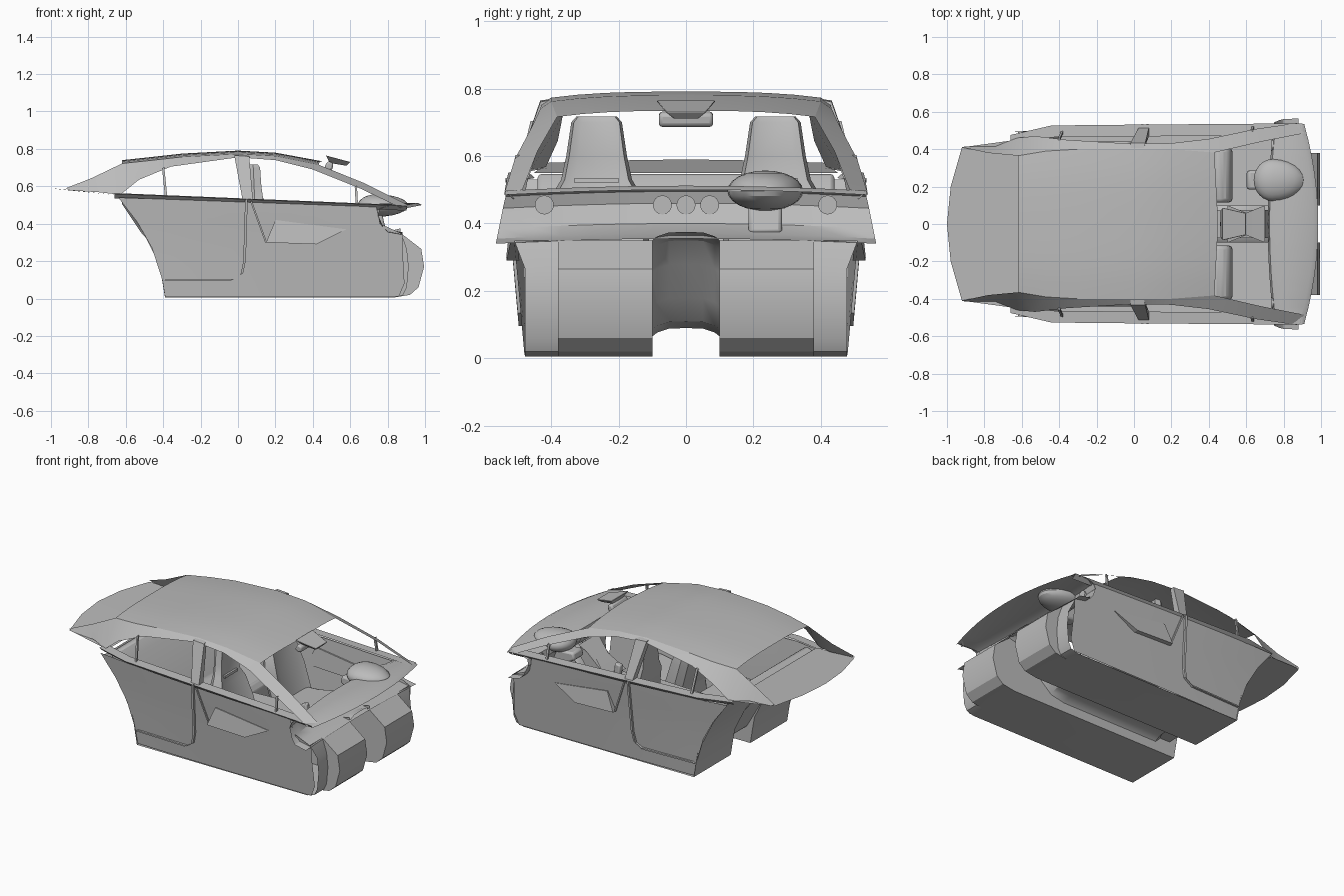
import bpy, bmesh, math
from mathutils import Matrix

if bpy.data.objects.get("Cube"):
    bpy.data.objects.remove(bpy.data.objects["Cube"])

grey = bpy.data.materials.new("trim grey")
grey.use_nodes = True
grey.diffuse_color = (0.5, 0.5, 0.5, 1)
grey.node_tree.nodes["Principled BSDF"].inputs["Base Color"].default_value = (0.5, 0.5, 0.5, 1)


def finish(name, bm, mirror=False, bevel=0):
    """Turn a bmesh into a shaded object with the usual modifiers."""
    bmesh.ops.remove_doubles(bm, verts=bm.verts, dist=0.0005)
    bmesh.ops.recalc_face_normals(bm, faces=bm.faces)
    me = bpy.data.meshes.new(name)
    bm.to_mesh(me)
    bm.free()
    ob = bpy.data.objects.new(name, me)
    bpy.context.collection.objects.link(ob)
    me.materials.append(grey)
    bpy.ops.object.select_all(action="DESELECT")
    ob.select_set(True)
    bpy.context.view_layer.objects.active = ob
    bpy.ops.object.shade_smooth_by_angle(angle=math.radians(28))
    if bevel:
        m = ob.modifiers.new("soft edges", "BEVEL")
        m.width, m.segments = bevel, 2
    if mirror:
        m = ob.modifiers.new("both sides", "MIRROR")
        m.use_axis = (False, True, False)
    return ob


def add_rows(bm, rows, cap=False, ring=False):
    """Skin rows of points; ring closes each row, cap fills the ends."""
    grid = [[bm.verts.new(p) for p in r] for r in rows]
    n = len(grid[0])
    for a, b in zip(grid, grid[1:]):
        for i in range(n if ring else n - 1):
            j = (i + 1) % n
            bm.faces.new((a[i], a[j], b[j], b[i]))
    if cap:
        bm.faces.new(grid[0])
        bm.faces.new(grid[-1])


def skin(name, rows, cap=False, ring=False, **kw):
    bm = bmesh.new()
    add_rows(bm, rows, cap, ring)
    return finish(name, bm, **kw)


def prism(name, profile, y0, y1, **kw):
    """Extrude an x-z profile along y."""
    return skin(name, [[(x, y, z) for x, z in profile] for y in (y0, y1)],
                cap=True, ring=True, **kw)


def rod(name, points, r, **kw):
    """Square strip that follows a path."""
    rows = [[(x + a, y + b, z + a * 0.6) for a, b in ((-r, -r), (r, -r), (r, r), (-r, r))]
            for x, y, z in points]
    return skin(name, rows, cap=True, ring=True, **kw)


def side_y(z):
    return 0.478 + 0.09 * z


def lerp(a, b, t):
    return a + (b - a) * t


# Door panels, wider towards the belt line: rows of (rear x, z, front x, z)
spans = [(-0.39, 0.01, 0.86, 0.01), (-0.405, 0.1, 0.89, 0.08), (-0.46, 0.27, 0.88, 0.26),
         (-0.505, 0.35, 0.88, 0.345), (-0.54, 0.41, 0.76, 0.4), (-0.64, 0.54, 0.74, 0.49)]
rows = []
for xa, za, xb, zb in spans:
    row = []
    for i in range(11):
        t = i / 10
        z = lerp(za, zb, t)
        row.append((lerp(xa, xb, t), side_y(z) - (0.012 + 0.04 * z) * (1 - t) ** 3, z))
    rows.append(row)
skin("door_panels", rows, mirror=True)

# Belt ledge on top of the doors, tucked in at the rear
ledge = [[(lerp(-0.66, 0.9, t), y - 0.05 * max(0, 1 - t * 7) - 0.012 * (1 - t), lerp(0.56, 0.495, t) + d)
          for t in (0, 0.07, 0.14, 0.4, 0.7, 1)]
         for y, d in ((0.51, -0.025), (0.538, 0), (0.475, 0.004))]
skin("belt_ledges", ledge, mirror=True)

# Rear door seam
seam = [(0.045, 0.53), (0.035, 0.2), (0.02, 0.13), (-0.03, 0.1), (-0.39, 0.1)]
rod("rear_door_seams", [(x, side_y(z) + 0.002 - 0.012 * (x < -0.3), z) for x, z in seam], 0.007, mirror=True)

# Armrest pocket bulging from the front door
pocket = [(0.15, 0.3), (0.42, 0.29), (0.58, 0.37), (0.2, 0.42)]
skin("door_pockets", [[(x, side_y(z) - 0.01, z) for x, z in pocket],
                      [(x, side_y(z) + (0.028 if z < 0.35 else 0.004), z) for x, z in pocket]],
     cap=True, ring=True, mirror=True)
rod("pocket_edges", [(0.07, 0.53, 0.52), (0.15, 0.51, 0.3)], 0.004, mirror=True)

# Footwell tubs with a deep inner toe box and a shallow outer one
back = [(-0.62, 0.53), (-0.52, 0.38), (-0.42, 0.18), (-0.39, 0.005), (0.83, 0.005)]
toe = back + [(0.92, 0.02), (0.965, 0.06), (0.995, 0.17), (0.98, 0.265), (0.87, 0.35)]
outer = back + [(0.88, 0.02), (0.9, 0.06), (0.91, 0.17), (0.9, 0.265), (0.87, 0.35)]
tunnel = [(0.87, 0.375), (0.76, 0.35), (0.69, 0.28), (0.63, 0.18), (0.55, 0.11), (0.45, 0.09),
          (-0.25, 0.09), (-0.36, 0.2), (-0.52, 0.38), (-0.62, 0.53)]
bm = bmesh.new()
add_rows(bm, [[(x, 0.1, z) for x, z in toe], [(x, 0.38, z) for x, z in toe]])
add_rows(bm, [[(x, 0.38, z) for x, z in outer],
              [(x, 0.477 if z < 0.3 else side_y(z) - 0.035 * (x < 0), z) for x, z in outer]])
step = toe[4:] + outer[5:-1][::-1]
bm.faces.new([bm.verts.new((x, 0.38, z)) for x, z in step])
wall = toe[1:] + tunnel[:-2]
bm.faces.new([bm.verts.new((x, 0.1, z)) for x, z in wall])
finish("footwell_tubs", bm, mirror=True)

# Arched tunnel between the tubs
skin("centre_tunnel", [[(x, y, z - 0.025 * (y / 0.1) ** 4) for y in (-0.1, -0.085, -0.05, 0, 0.05, 0.085, 0.1)]
                       for x, z in tunnel])

# Roof rail from tail to windscreen base: upper edge and window edge
rail = [((-0.92, 0.41, 0.59), (-0.9, 0.415, 0.578)), ((-0.78, 0.38, 0.645), (-0.74, 0.415, 0.568)),
        ((-0.62, 0.365, 0.722), (-0.63, 0.46, 0.555)), ((-0.47, 0.39, 0.738), (-0.53, 0.47, 0.635)),
        ((-0.3, 0.4, 0.757), (-0.36, 0.45, 0.705)), ((0, 0.4, 0.773), (0, 0.428, 0.755)),
        ((0.2, 0.4, 0.762), (0.2, 0.432, 0.74)), ((0.43, 0.382, 0.716), (0.4, 0.455, 0.69)),
        ((0.68, 0.44, 0.615), (0.65, 0.508, 0.59)), ((0.91, 0.485, 0.5), (0.87, 0.54, 0.485))]
skin("pillars_and_rails", rail, mirror=True)

# Roof skin, crowned between the two rails
rows = []
for (x, w, z), low in rail[2:8]:
    rows.append([(x + 0.02 * (1 - abs(t)) * (x > 0.4), w * t, z + 0.018 * (1 - abs(t) ** 3))
                 for t in [i / 5 for i in range(-5, 6)]])
skin("roof", rows)

# Pillars between the doors and thin window dividers
skin("door_pillars", [[(-0.02, 0.432, 0.765), (0.06, 0.432, 0.76), (0.05, 0.39, 0.77), (-0.02, 0.39, 0.77)],
                      [(0.025, 0.515, 0.525), (0.08, 0.515, 0.525), (0.08, 0.47, 0.525), (0.025, 0.47, 0.525)]],
     cap=True, ring=True, mirror=True)
rod("rear_window_dividers", [(-0.385, 0.49, 0.55), (-0.4, 0.455, 0.7)], 0.006, mirror=True)
rod("front_window_dividers", [(0.635, 0.515, 0.51), (0.63, 0.5, 0.6)], 0.006, mirror=True)

# Rear parcel shelf
half = [(-0.92, 0.41, 0.58), (-0.98, 0.2, 0.587), (-1.0, 0, 0.59)]
edge = half + [(x, -y, z) for x, y, z in half[1::-1]]
skin("parcel_shelf", [edge, [(-0.62, y * 1.1, 0.55) for x, y, z in edge]])

# Rear bench
prism("rear_bench", [(-0.36, 0.1), (-0.02, 0.1), (0.0, 0.2), (-0.03, 0.24), (-0.32, 0.22),
                     (-0.5, 0.5), (-0.56, 0.55), (-0.61, 0.53)], -0.44, 0.44, bevel=0.012)

# Dashboard: an open shell swept across, bowed towards the windscreen
dash = [(0.985, 0.5), (0.96, 0.512), (0.76, 0.508), (0.725, 0.495), (0.715, 0.46), (0.74, 0.4),
        (0.8, 0.37), (0.88, 0.355)]
rows = []
for i in range(-6, 7):
    t = i / 6
    rows.append([(x + t * t * (-0.075 if x > 0.95 else 0.035 if x < 0.8 else 0),
                  t * (0.535 + 0.2 * (0.5 - z) * (z < 0.48)), z - 0.015 * t * t) for x, z in dash])
skin("dashboard", rows)

# Round air vents
bm = bmesh.new()
for y in (-0.42, -0.07, 0, 0.07, 0.42):
    place = Matrix.Translation((0.725 + 0.11 * y * y, y, 0.455)) @ Matrix.Rotation(math.pi / 2, 4, "Y")
    bmesh.ops.create_cone(bm, cap_ends=True, segments=24, radius1=0.028, radius2=0.028,
                          depth=0.016, matrix=place)
finish("air_vents", bm)

# Instrument hood, drawn out towards the windscreen, and steering column
bm = bmesh.new()
bmesh.ops.create_uvsphere(bm, u_segments=24, v_segments=12, radius=1,
                          matrix=Matrix.Translation((0.74, 0.235, 0.497)) @ Matrix.Diagonal((0.1, 0.112, 0.06, 1)))
for v in bm.verts:
    if v.co.x > 0.74:
        v.co.x = 0.74 + (v.co.x - 0.74) * 1.7
finish("instrument_hood", bm)
prism("steering_column", [(0.6, 0.42), (0.61, 0.465), (0.77, 0.455), (0.79, 0.37), (0.7, 0.365)],
      0.185, 0.285, bevel=0.012)

# Centre console above the tunnel, with gear selector
prism("centre_console", [(-0.1, 0.1), (-0.1, 0.25), (0.25, 0.26), (0.5, 0.24), (0.6, 0.33),
                         (0.7, 0.42), (0.72, 0.36), (0.65, 0.27), (0.59, 0.18), (0.5, 0.11)],
      -0.075, 0.075)
skin("console_flare", [[(0.5, y, 0.25) for y in (-0.1, 0.1)], [(0.6, y, 0.34) for y in (-0.06, 0.06)],
                       [(0.7, y, 0.425) for y in (-0.1, 0.1)]])
prism("gear_selector", [(0.47, 0.23), (0.46, 0.32), (0.5, 0.33), (0.51, 0.23)], -0.018, 0.018, bevel=0.008)

# Front seats: tapered back with built-in head support, and a rounded cushion
back_rows = []
for x, z, w, d in ((0.2, 0.16, 0.15, 0.06), (0.14, 0.36, 0.155, 0.055), (0.11, 0.48, 0.135, 0.045),
                   (0.1, 0.53, 0.105, 0.035), (0.095, 0.6, 0.09, 0.03), (0.09, 0.7, 0.075, 0.028),
                   (0.085, 0.717, 0.06, 0.02)):
    back_rows.append([(x + a * d, 0.265 + b * w, z) for a, b in
                      ((-1, -0.8), (-0.3, -1), (1, -0.9), (0.7, -0.6), (0.7, 0.6), (1, 0.9), (-0.3, 1), (-1, 0.8))])
skin("front_seat_backs", back_rows, cap=True, ring=True, mirror=True)
cushion = [(0.12, 0.08), (0.5, 0.08), (0.53, 0.16), (0.51, 0.23), (0.46, 0.25), (0.3, 0.22), (0.14, 0.21)]
prism("front_seat_cushions", cushion, 0.115, 0.405, bevel=0.02, mirror=True)
prism("head_support_slots", [(0.125, 0.52), (0.14, 0.52), (0.138, 0.535), (0.125, 0.535)], 0.2, 0.33, mirror=True)

# Rear-view mirror and its mount
prism("mirror", [(0.46, 0.7), (0.48, 0.735), (0.51, 0.725), (0.505, 0.688), (0.48, 0.685)],
      -0.08, 0.08, bevel=0.01)
skin("mirror_mount", [[(0.47, -0.09, 0.765), (0.47, 0.09, 0.765), (0.49, 0.045, 0.725), (0.49, -0.045, 0.725)],
                      [(0.6, -0.06, 0.73), (0.6, 0.06, 0.73), (0.58, 0.035, 0.71), (0.58, -0.035, 0.71)]],
     cap=True, ring=True, bevel=0.004)
